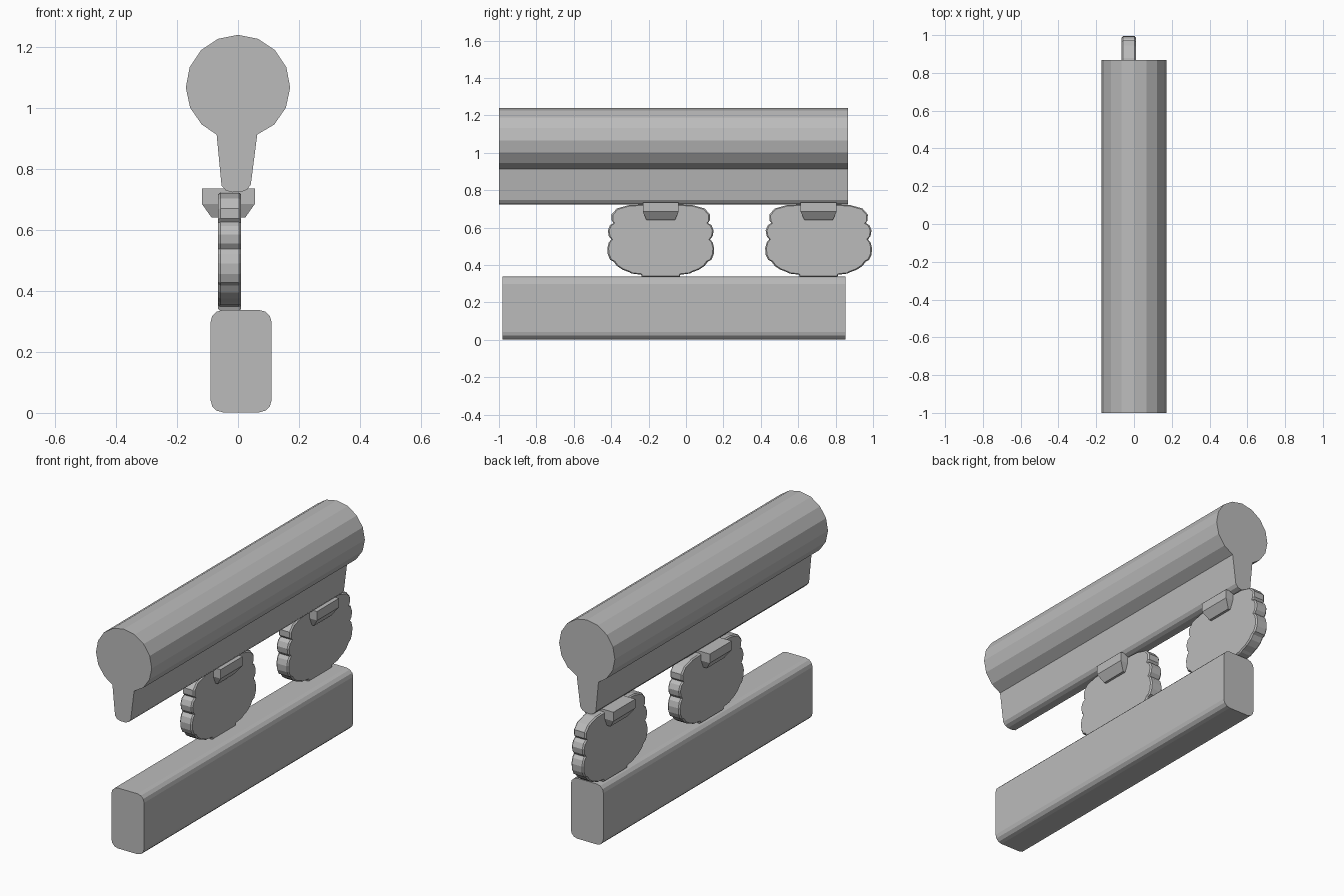
import bpy
import bmesh
from math import sin, cos, radians

cube = bpy.data.objects.get("Cube")
if cube:
    bpy.data.objects.remove(cube)

grey = bpy.data.materials.new("plain grey")
grey.use_nodes = True
grey.diffuse_color = (0.5, 0.5, 0.5, 1)
grey.node_tree.nodes["Principled BSDF"].inputs["Base Color"].default_value = (0.5, 0.5, 0.5, 1)


def loft(name, rings):
    """Closed solid through a list of equal-length point rings."""
    bm = bmesh.new()
    loops = [[bm.verts.new(p) for p in ring] for ring in rings]
    n = len(loops[0])
    for a, b in zip(loops, loops[1:]):
        for i in range(n):
            j = (i + 1) % n
            bm.faces.new((a[i], a[j], b[j], b[i]))
    bm.faces.new(loops[0][::-1])
    bm.faces.new(loops[-1])
    bmesh.ops.recalc_face_normals(bm, faces=bm.faces)
    mesh = bpy.data.meshes.new(name)
    bm.to_mesh(mesh)
    bm.free()
    mesh.materials.append(grey)
    obj = bpy.data.objects.new(name, mesh)
    bpy.context.collection.objects.link(obj)
    return obj


def along_y(name, profile, y0, y1):
    return loft(name, [[(x, y, z) for x, z in profile] for y in (y0, y1)])


# Handrail: faceted round top with a tapered stem below
rail = [(0.171 * cos(radians(a)), 1.068 + 0.171 * sin(radians(a)))
        for a in [-46 + 22.67 * i for i in range(13)]]
rail += [(-0.07, 0.912), (-0.054, 0.745), (-0.04, 0.729), (-0.02, 0.723),
         (0.01, 0.724), (0.03, 0.732), (0.042, 0.748), (0.063, 0.912)]
along_y("handrail", rail, -1.0, 0.867)

# Lower beam: rounded rectangle section
beam = []
for cx, cz, start in ((0.07, 0.297, 0), (-0.05, 0.297, 90),
                      (-0.05, 0.042, 180), (0.07, 0.042, 270)):
    for k in range(4):
        a = radians(start + 30 * k)
        beam.append((cx + 0.04 * cos(a), cz + 0.04 * sin(a)))
along_y("lower_beam", beam, -0.98, 0.852)

# Half outline of a scalloped plate, as (offset from centre, height)
half = [(0.12, 0.722), (0.17, 0.72), (0.235, 0.702), (0.263, 0.67),
        (0.262, 0.637), (0.252, 0.625), (0.272, 0.612), (0.283, 0.585),
        (0.278, 0.555), (0.264, 0.537), (0.278, 0.52), (0.286, 0.49),
        (0.283, 0.455), (0.27, 0.427), (0.252, 0.418), (0.235, 0.395),
        (0.205, 0.375), (0.17, 0.362), (0.155, 0.354), (0.105, 0.348),
        (0.1, 0.335)]
outline = half + [(-y, z) for y, z in reversed(half)]
mid_z = 0.53

for label, cy in (("front", -0.135), ("back", 0.709)):
    # Scalloped plate with a narrow chamfer on both faces
    rings = [[(x, cy + y * s, mid_z + (z - mid_z) * s) for y, z in outline]
             for x, s in ((-0.065, 0.975), (-0.058, 1), (0.003, 1), (0.01, 0.975))]
    loft(label + "_scalloped_plate", rings)

    # Crosswise block with a tapered underside
    block = [[(-0.0315 + sx * hx, cy + sy * hy, z)
              for sx, sy in ((-1, -1), (1, -1), (1, 1), (-1, 1))]
             for hx, hy, z in ((0.055, 0.076, 0.64), (0.087, 0.096, 0.685),
                               (0.087, 0.096, 0.735))]
    loft(label + "_support_block", block)
